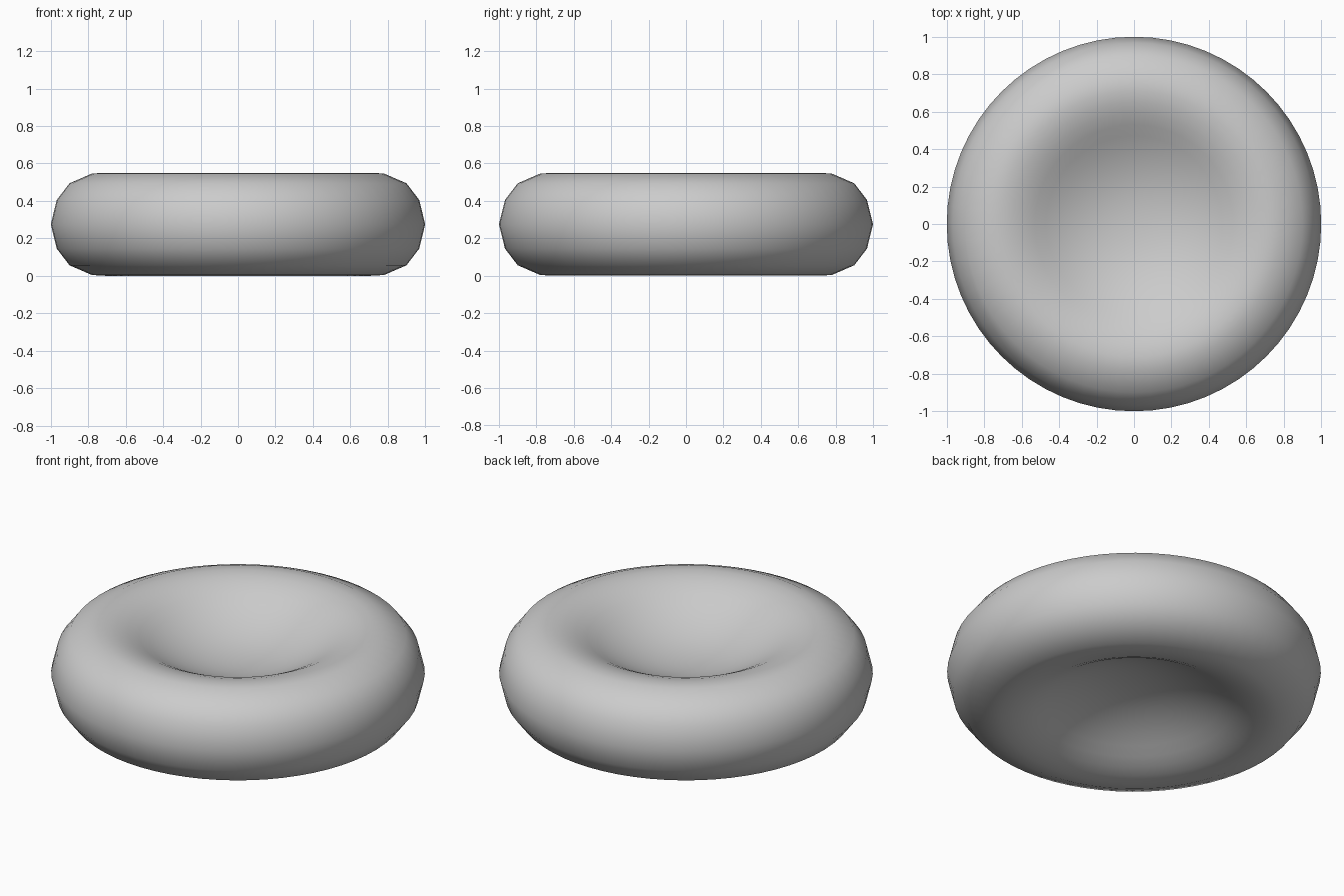
import bpy, bmesh, math

if "Cube" in bpy.data.objects:
    bpy.data.objects.remove(bpy.data.objects["Cube"])

MID = 0.275      # height of the middle plane
SEGMENTS = 64

# Half profile (radius, height above the middle plane), from dimple centre to outer rim
half = [(0.0, 0.06), (0.08, 0.063), (0.16, 0.072), (0.24, 0.089), (0.32, 0.114),
        (0.40, 0.147), (0.47, 0.183), (0.53, 0.217), (0.59, 0.246), (0.65, 0.265),
        (0.71, 0.275), (0.78, 0.271), (0.90, 0.219), (0.968, 0.13), (1.0, 0.0)]

# Mirror the half profile to get the full cross-section
profile = half + [(r, -h) for r, h in reversed(half[:-1])]

# Biconcave disc: spin the cross-section around z
bm = bmesh.new()
verts = [bm.verts.new((r, 0, MID + h)) for r, h in profile]
edges = [bm.edges.new(pair) for pair in zip(verts, verts[1:])]
bmesh.ops.spin(bm, geom=verts + edges, cent=(0, 0, 0), axis=(0, 0, 1),
               angle=math.tau, steps=SEGMENTS, use_duplicate=False)
bmesh.ops.remove_doubles(bm, verts=bm.verts, dist=0.0005)
bmesh.ops.recalc_face_normals(bm, faces=bm.faces)
for face in bm.faces:
    face.smooth = True

mesh = bpy.data.meshes.new("dimpled_disc")
bm.to_mesh(mesh)
bm.free()
disc = bpy.data.objects.new("dimpled_disc", mesh)
bpy.context.collection.objects.link(disc)
